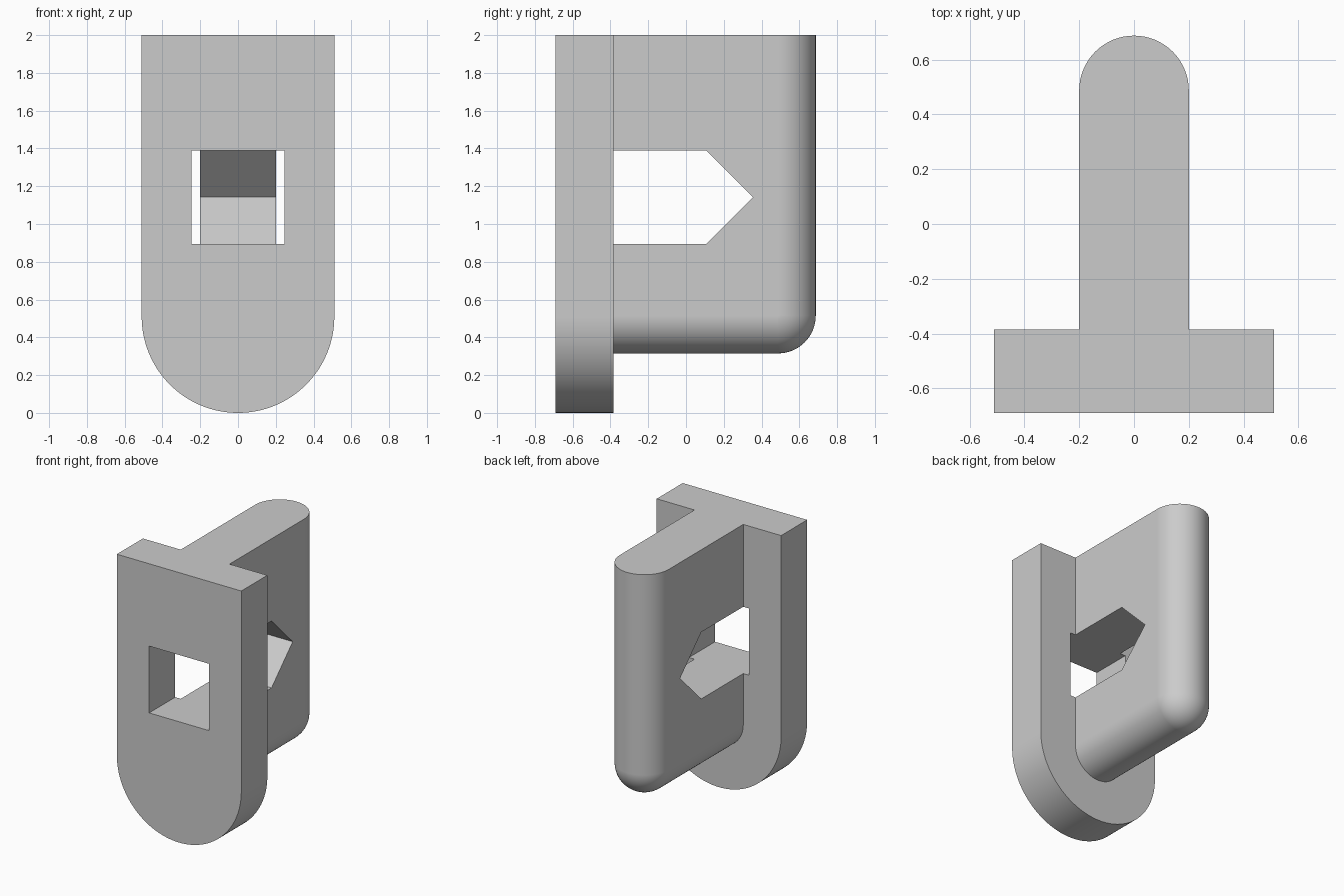
import bpy
import bmesh
from math import cos, sin, pi

cube = bpy.data.objects.get("Cube")
if cube:
    bpy.data.objects.remove(cube, do_unlink=True)

TOP, FRONT, STEP = 2.0, -0.69, -0.385   # STEP: where plate meets fin
PLATE_R, FIN_R = 0.51, 0.2
BACK_Y, LOW_Z = 0.487, 0.515            # centre of the fin's round corner
HOLE_LOW, HOLE_HIGH = 0.895, 1.39

grey = bpy.data.materials.new("plain_grey")
grey.use_nodes = True
grey.diffuse_color = (0.6, 0.6, 0.6, 1)
grey.node_tree.nodes["Principled BSDF"].inputs["Base Color"].default_value = (0.6, 0.6, 0.6, 1)


def loft(name, rings):
    """Solid skinned through equal-length closed rings, capped at both ends."""
    bm = bmesh.new()
    loops = [[bm.verts.new(p) for p in ring] for ring in rings]
    n = len(loops[0])
    for a, b in zip(loops, loops[1:]):
        for i in range(n):
            j = (i + 1) % n
            bm.faces.new((a[i], a[j], b[j], b[i]))
    bm.faces.new(loops[0])
    bm.faces.new(loops[-1])
    bmesh.ops.remove_doubles(bm, verts=bm.verts, dist=1e-5)
    bmesh.ops.recalc_face_normals(bm, faces=bm.faces)
    mesh = bpy.data.meshes.new(name)
    bm.to_mesh(mesh)
    bm.free()
    mesh.materials.append(grey)
    obj = bpy.data.objects.new(name, mesh)
    bpy.context.collection.objects.link(obj)
    return obj


def combine(target, tool, operation):
    """Apply a boolean and remove the tool object."""
    mod = target.modifiers.new("combine", "BOOLEAN")
    mod.operation, mod.solver, mod.object = operation, "EXACT", tool
    bpy.context.view_layer.objects.active = target
    bpy.ops.object.modifier_apply(modifier=mod.name)
    bpy.data.objects.remove(tool, do_unlink=True)


# Front plate with a round lower end
outline = [(PLATE_R, TOP), (-PLATE_R, TOP)]
outline += [(-PLATE_R * cos(pi * i / 64), PLATE_R * (1 - sin(pi * i / 64))) for i in range(65)]
plate = loft("front_plate", [[(x, y, z) for x, z in outline] for y in (FRONT, STEP)])

# Square window through the plate
window = [(-0.245, HOLE_LOW), (0.245, HOLE_LOW), (0.245, HOLE_HIGH), (-0.245, HOLE_HIGH)]
cutter = loft("window_cutter", [[(x, y, z) for x, z in window] for y in (-0.9, -0.2)])
combine(plate, cutter, "DIFFERENCE")

# Rear fin: round along its back and bottom edges
rings = []
for i in range(33):
    a = pi * i / 32
    x, r = FIN_R * cos(a), FIN_R * sin(a)
    arc = [(BACK_Y + r * cos(t * pi / 32), LOW_Z - r * sin(t * pi / 32)) for t in range(17)]
    profile = [(STEP, TOP), (BACK_Y + r, TOP)] + arc + [(STEP, LOW_Z - r)]
    rings.append([(x, y, z) for y, z in profile])
fin = loft("rear_fin", rings)

# Pointed slot through the fin
slot = [(-0.6, HOLE_LOW), (0.107, HOLE_LOW), (0.355, (HOLE_LOW + HOLE_HIGH) / 2),
        (0.107, HOLE_HIGH), (-0.6, HOLE_HIGH)]
cutter = loft("slot_cutter", [[(x, y, z) for y, z in slot] for x in (-0.4, 0.4)])
combine(fin, cutter, "DIFFERENCE")

# Join into one solid bracket with smooth round edges
combine(plate, fin, "UNION")
plate.name = "bracket"
bpy.ops.object.select_all(action="DESELECT")
plate.select_set(True)
bpy.context.view_layer.objects.active = plate
bpy.ops.object.shade_smooth_by_angle(angle=pi / 6)
weighted = plate.modifiers.new("weighted_normals", "WEIGHTED_NORMAL")
weighted.keep_sharp = True
